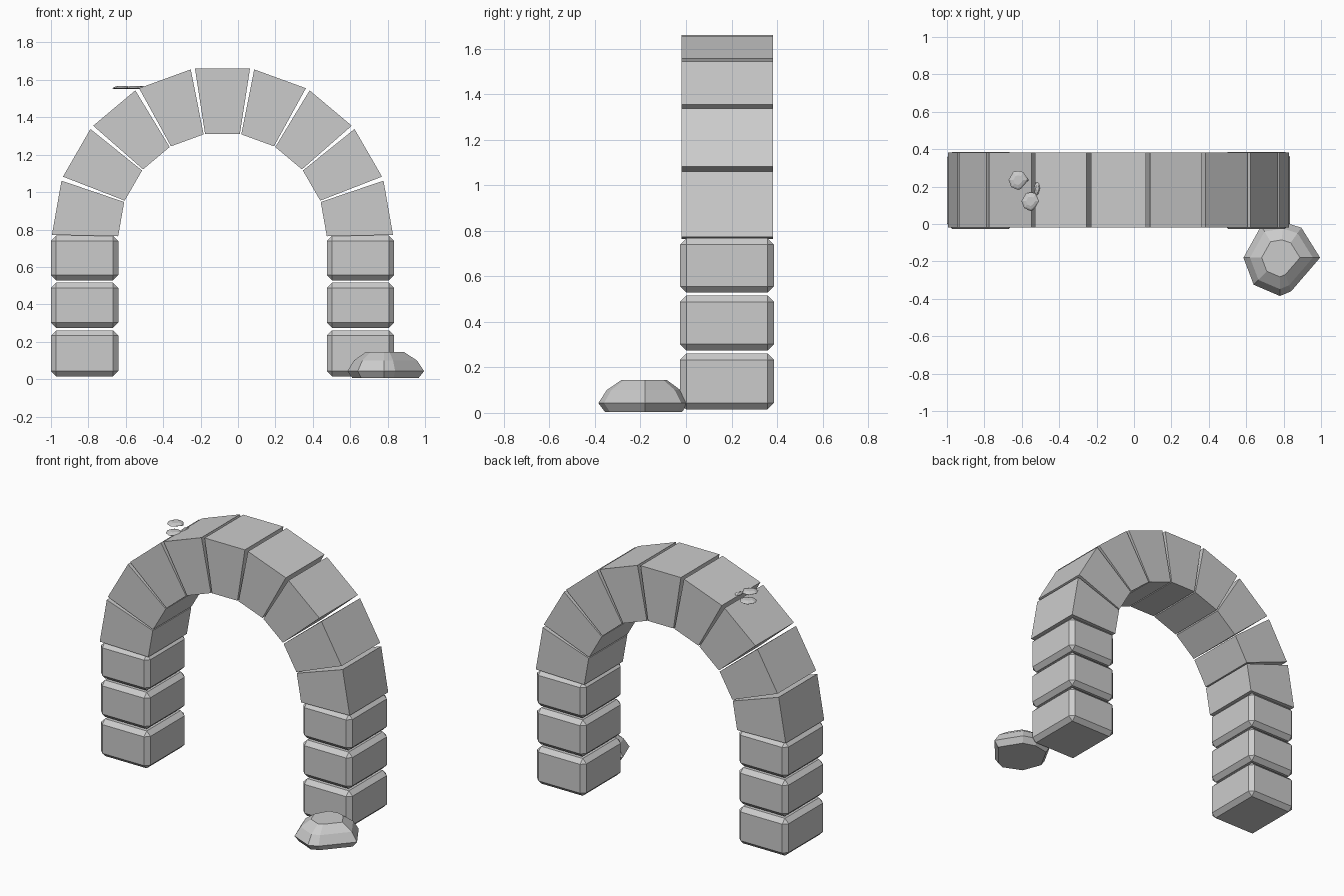
import bpy, bmesh
from math import sin, cos, radians, pi
from mathutils import Matrix

if "Cube" in bpy.data.objects:
    bpy.data.objects.remove(bpy.data.objects["Cube"])

ARCH_X, ARCH_Z = -0.083, 0.76


def finish(name, bm):
    bmesh.ops.recalc_face_normals(bm, faces=bm.faces)
    me = bpy.data.meshes.new(name)
    bm.to_mesh(me)
    bm.free()
    ob = bpy.data.objects.new(name, me)
    bpy.context.collection.objects.link(ob)
    return ob


def pillar_block(name, cx, z0, z1):
    bm = bmesh.new()
    bmesh.ops.create_cube(bm, size=1)
    bmesh.ops.scale(bm, vec=(0.36, 0.412, z1 - z0), verts=bm.verts)
    bmesh.ops.translate(bm, vec=(cx, 0.18, (z0 + z1) / 2), verts=bm.verts)
    bmesh.ops.bevel(bm, geom=bm.edges[:], offset=0.028, segments=1,
                    profile=0.5, affect='EDGES')
    finish(name, bm)


def arch_stone(name, angle):
    # wedge drawn at the crown, then turned about the arch centre
    bm = bmesh.new()
    prof = [(-0.147, 0.9), (0.147, 0.9), (0.093, 0.55), (-0.093, 0.55)]
    f, b = [[bm.verts.new((x, y, z)) for x, z in prof] for y in (-0.02, 0.382)]
    bm.faces.new(f)
    bm.faces.new(b[::-1])
    for i in range(4):
        j = (i + 1) % 4
        bm.faces.new((f[i], b[i], b[j], f[j]))
    bm.transform(Matrix.Translation((ARCH_X, 0, ARCH_Z)) @ Matrix.Rotation(angle, 4, 'Y'))
    finish(name, bm)


def rock(name, outline, centre, z0, h, s=1.0, sx=1.0):
    # stacked rings: flat base, wide belly, shoulder, flat top
    bm = bmesh.new()
    rings = []
    for k, zf in ((0.86, 0.0), (1.0, 0.27), (0.82, 0.68), (0.5, 1.0)):
        ring = []
        for x, y in outline:
            ring.append(bm.verts.new((centre[0] + x * k * s * sx, centre[1] + y * k * s, z0 + h * zf)))
        rings.append(ring)
    n = len(outline)
    for r, (lo, hi) in enumerate(zip(rings, rings[1:])):
        for i in range(n):
            a, b, c, d = lo[i], lo[(i + 1) % n], hi[(i + 1) % n], hi[i]
            if (i + r) % 2:
                bm.faces.new((a, b, c)); bm.faces.new((a, c, d))
            else:
                bm.faces.new((a, b, d)); bm.faces.new((b, c, d))
    bm.faces.new(rings[0][::-1])
    bm.faces.new(rings[-1])
    finish(name, bm)


# pillars
for side, cx in (("left", -0.82), ("right", 0.655)):
    for i, (z0, z1) in enumerate(((0.015, 0.261), (0.274, 0.516), (0.528, 0.767))):
        pillar_block(f"{side}_pillar_block_{i + 1}", cx, z0, z1)

# arch ring
for i in range(9):
    arch_stone(f"arch_stone_{i + 1}", radians(-80 + 20 * i))

# fallen rock and pebbles
outline = [(0.215, 0.0), (0.115, 0.16), (0.02, 0.19), (-0.1, 0.17),
           (-0.195, 0.0), (-0.14, -0.145), (0.0, -0.205), (0.06, -0.18)]
rock("fallen_rock", outline, (0.78, -0.18), 0.005, 0.14)
rock("pebble_1", outline, (-0.62, 0.235), 1.551, 0.016, 0.26)
rock("pebble_2", outline, (-0.553, 0.122), 1.551, 0.016, 0.25)
rock("pebble_3", outline, (-0.517, 0.19), 1.552, 0.016, 0.19, 0.5)
